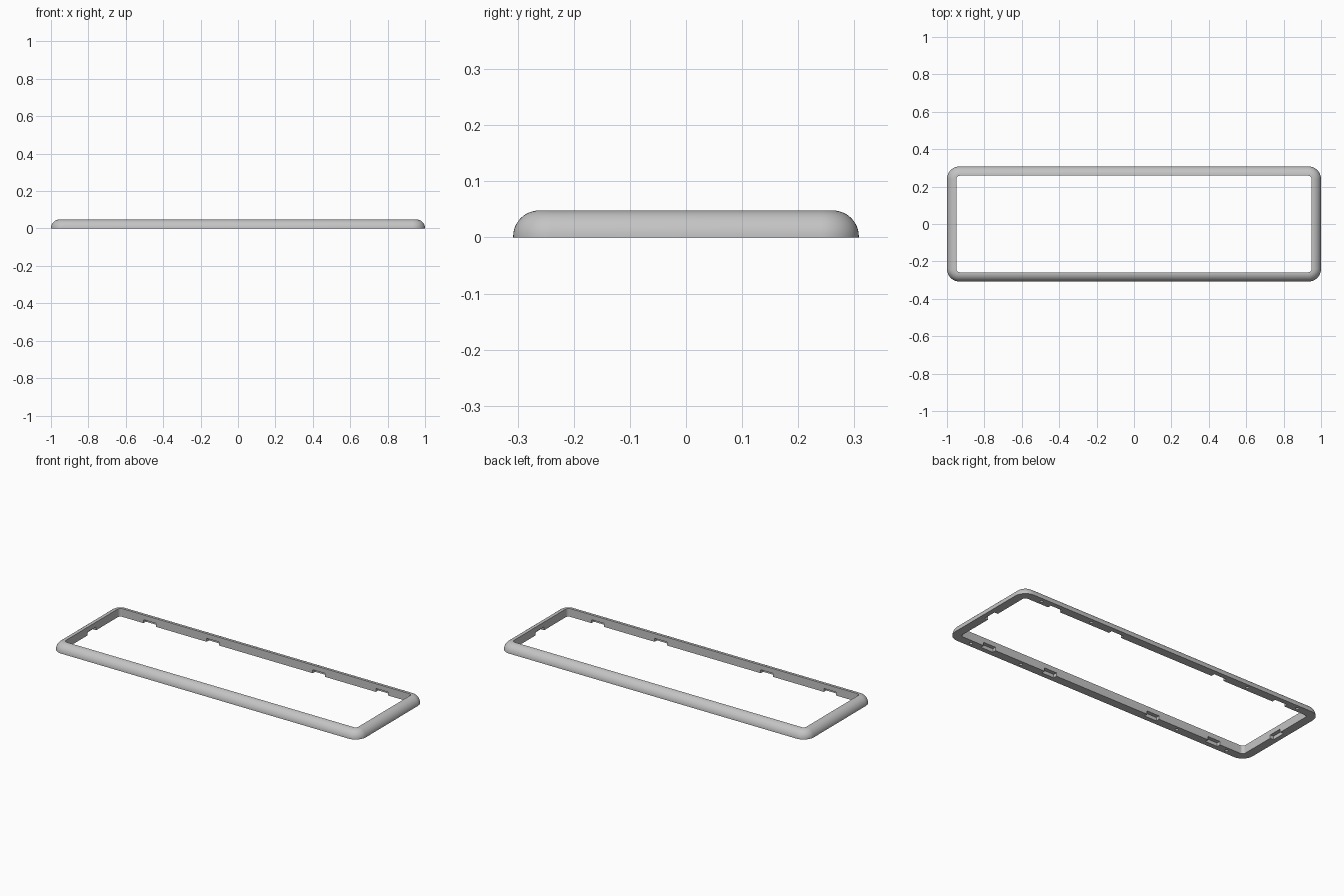
import bpy, bmesh, math
from mathutils import Matrix

cube = bpy.data.objects.get("Cube")
if cube:
    bpy.data.objects.remove(cube)

HALF_X, HALF_Y = 0.95, 0.258      # inner opening
WIDTH, HEIGHT = 0.05, 0.048       # rail section
INNER_R = 0.018
CORNER_STEPS, ROUND_STEPS = 12, 12


def ring_points(offset):
    """Rounded rectangle around the opening, grown outward by offset."""
    pts = []
    for i, (sx, sy) in enumerate([(1, 1), (-1, 1), (-1, -1), (1, -1)]):
        cx, cy = sx * (HALF_X - INNER_R), sy * (HALF_Y - INNER_R)
        for k in range(CORNER_STEPS + 1):
            a = math.pi / 2 * (i + k / CORNER_STEPS)
            r = INNER_R + offset
            pts.append((cx + r * math.cos(a), cy + r * math.sin(a)))
    return pts


def new_object(name, bm):
    bmesh.ops.recalc_face_normals(bm, faces=bm.faces)
    mesh = bpy.data.meshes.new(name)
    bm.to_mesh(mesh)
    bm.free()
    obj = bpy.data.objects.new(name, mesh)
    bpy.context.collection.objects.link(obj)
    return obj


# Frame: section with an upright inner wall and a rounded outer shoulder
radius = 0.046
profile = [(0, 0), (0, HEIGHT)]
for k in range(ROUND_STEPS + 1):
    a = math.pi / 2 * (1 - k / ROUND_STEPS)
    profile.append((WIDTH - radius + radius * math.cos(a),
                    HEIGHT - radius + radius * math.sin(a)))
profile.append((WIDTH, 0))

bm = bmesh.new()
rings = [[bm.verts.new((x, y, z)) for x, y in ring_points(d)] for d, z in profile]
for j, ring in enumerate(rings):
    nxt = rings[(j + 1) % len(rings)]
    for i in range(len(ring)):
        n = (i + 1) % len(ring)
        bm.faces.new((ring[i], ring[n], nxt[n], nxt[i]))
frame = new_object("frame", bm)

grey = bpy.data.materials.new("light grey plastic")
grey.use_nodes = True
colour = (0.55, 0.55, 0.55, 1)
grey.diffuse_color = colour
grey.node_tree.nodes["Principled BSDF"].inputs["Base Color"].default_value = colour
frame.data.materials.append(grey)

# Clip notches under the inner wall and screw holes in the underside
NOTCH_LONG, NOTCH_DEEP, NOTCH_HIGH = 0.08, 0.022, 0.02
bm = bmesh.new()


def cut_box(x, y, sx, sy):
    bmesh.ops.create_cube(bm, size=1, matrix=Matrix.Translation((x, y, 0))
                          @ Matrix.Diagonal((sx, sy, NOTCH_HIGH * 2, 1)))


for side in (-1, 1):
    cut_box(side * HALF_X, 0, NOTCH_DEEP * 2, NOTCH_LONG)
    for end in (-1, 1):
        for x in (0.345, 0.755):
            cut_box(end * x, side * HALF_Y, NOTCH_LONG, NOTCH_DEEP * 2)
        for x in (0.525, 0.86):
            bmesh.ops.create_cone(
                bm, cap_ends=True, segments=16, radius1=0.009, radius2=0.009,
                depth=0.05,
                matrix=Matrix.Translation((end * x, side * (HALF_Y + 0.025), 0)))
cutter = new_object("notch_cutter", bm)
cutter.hide_render = True

bpy.ops.object.select_all(action='DESELECT')
frame.select_set(True)
bpy.context.view_layer.objects.active = frame
mod = frame.modifiers.new("notches", 'BOOLEAN')
mod.operation = 'DIFFERENCE'
mod.solver = 'EXACT'
mod.object = cutter
bpy.ops.object.modifier_apply(modifier=mod.name)
bpy.data.objects.remove(cutter)
bpy.ops.object.shade_smooth_by_angle(angle=math.radians(30))
